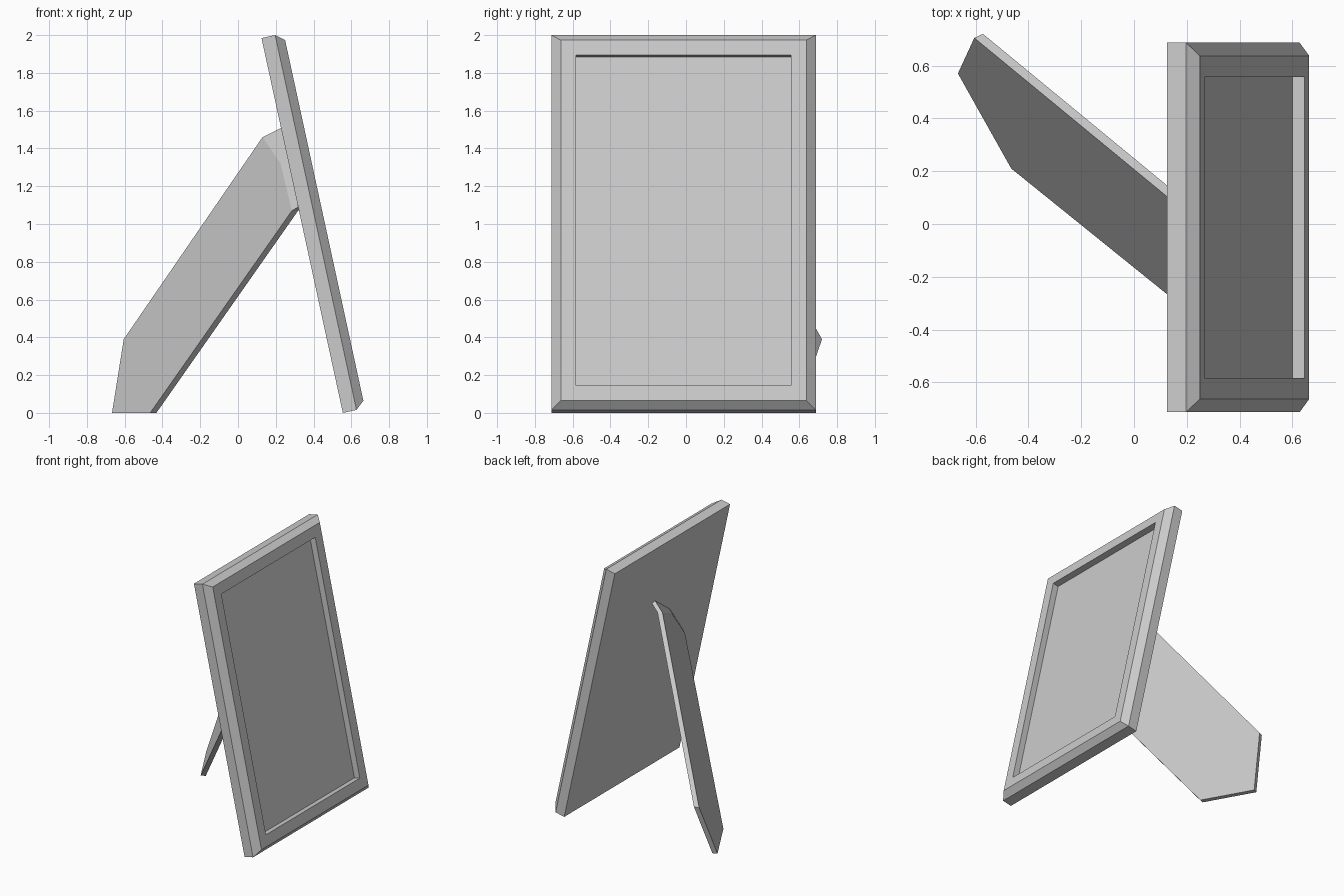
import bpy
import bmesh
from mathutils import Vector

cube = bpy.data.objects.get("Cube")
if cube:
    bpy.data.objects.remove(cube, do_unlink=True)

grey = bpy.data.materials.new("plain_grey")
grey.use_nodes = True
COLOUR = (0.6, 0.6, 0.6, 1)
grey.diffuse_color = COLOUR
grey.node_tree.nodes["Principled BSDF"].inputs["Base Color"].default_value = COLOUR


def finish(name, bm):
    bmesh.ops.recalc_face_normals(bm, faces=bm.faces)
    mesh = bpy.data.meshes.new(name)
    bm.to_mesh(mesh)
    bm.free()
    mesh.materials.append(grey)
    obj = bpy.data.objects.new(name, mesh)
    bpy.context.collection.objects.link(obj)
    return obj


# Leaning frame: rectangular rings stepped from the back to the sunken panel
foot = Vector((0.555, -0.013, 0))
up = Vector((-0.212, 0, 0.977))
out = Vector((0.977, 0, 0.212))
side = Vector((0, 1, 0))

# half width, bottom, top, distance out from the back
rings = [
    (0.70, 0.0, 2.031, 0.0),
    (0.70, 0.0, 2.031, 0.074),
    (0.65, 0.040, 1.994, 0.120),
    (0.57, 0.122, 1.912, 0.120),
    (0.57, 0.122, 1.912, 0.073),
]
bm = bmesh.new()
loops = []
for half, low, high, depth in rings:
    corners = [(-half, low), (half, low), (half, high), (-half, high)]
    loops.append([bm.verts.new(foot + side * s + up * u + out * depth)
                  for s, u in corners])
for a, b in zip(loops, loops[1:]):
    for i in range(4):
        j = (i + 1) % 4
        bm.faces.new((a[i], a[j], b[j], b[i]))
bm.faces.new(loops[0])
bm.faces.new(loops[-1])
finish("picture_frame", bm)

# Back stand: slanted plate whose curved upper edge folds into a hinge flap
plate = [
    (-0.605, 0.705, 0.39), (-0.667, 0.57, 0), (-0.465, 0.21, 0),
    (0.285, -0.395, 1.07), (0.225, -0.16, 1.32), (0.13, 0.10, 1.46),
]
hinge = [(0.318, -0.412, 1.09), (0.268, -0.18, 1.35), (0.232, 0.05, 1.51)]
bm = bmesh.new()
p = [bm.verts.new(c) for c in plate]
h = [bm.verts.new(c) for c in hinge]
bm.faces.new(p)
for i in range(2):
    bm.faces.new((p[i + 3], h[i], h[i + 1], p[i + 4]))
bmesh.ops.recalc_face_normals(bm, faces=bm.faces)

# Give the stand its thickness, keeping the foot level on the ground
copy = bmesh.ops.duplicate(bm, geom=bm.faces[:])
back = [g for g in copy["geom"] if isinstance(g, bmesh.types.BMVert)]
bmesh.ops.translate(bm, verts=back, vec=(0.033, 0.015, 0))
edges = [e for e in bm.edges if e.is_boundary]
bmesh.ops.bridge_loops(bm, edges=edges)
finish("back_stand", bm)
